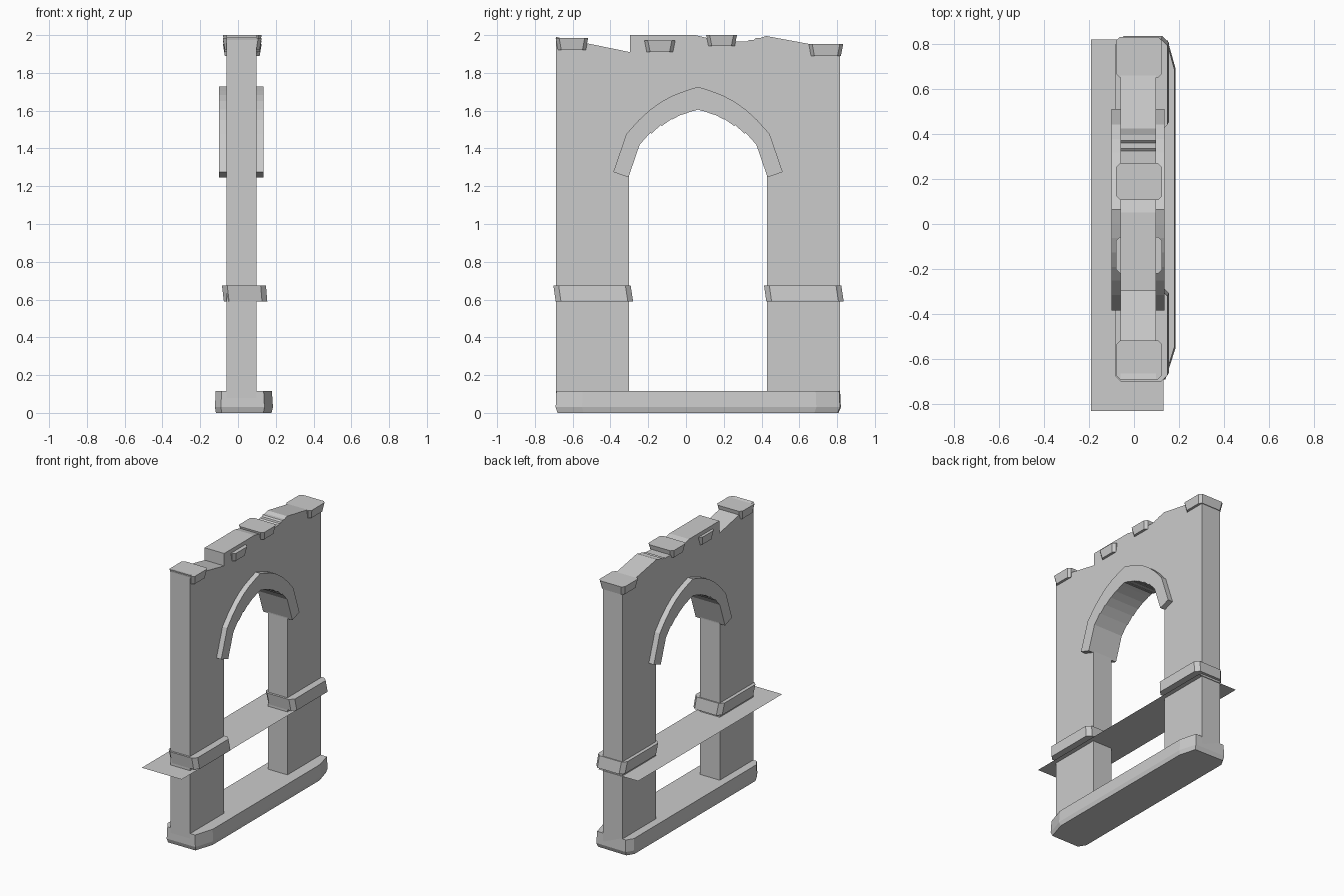
import bpy, bmesh
from mathutils import Vector

if "Cube" in bpy.data.objects:
    bpy.data.objects.remove(bpy.data.objects["Cube"])


def make_object(name, bm):
    bmesh.ops.recalc_face_normals(bm, faces=bm.faces)
    mesh = bpy.data.meshes.new(name)
    bm.to_mesh(mesh)
    bm.free()
    obj = bpy.data.objects.new(name, mesh)
    bpy.context.collection.objects.link(obj)
    return obj


def loft(bm, a, b):
    """Closed solid between two matching outlines."""
    va = [bm.verts.new(p) for p in a]
    vb = [bm.verts.new(p) for p in b]
    n = len(va)
    bm.faces.new(va[::-1])
    bm.faces.new(vb)
    for i in range(n):
        j = (i + 1) % n
        bm.faces.new((va[i], va[j], vb[j], vb[i]))


def extrude_x(bm, yz, x0, x1):
    loft(bm, [(x0, y, z) for y, z in yz], [(x1, y, z) for y, z in yz])


def octagon(x0, x1, y0, y1, z, c):
    return [(x0 + c, y0, z), (x1 - c, y0, z), (x1, y0 + c, z), (x1, y1 - c, z),
            (x1 - c, y1, z), (x0 + c, y1, z), (x0, y1 - c, z), (x0, y0 + c, z)]


def block(name, bottom, top, z0, z1, c):
    bm = bmesh.new()
    loft(bm, octagon(*bottom, z0, c), octagon(*top, z1, c))
    make_object(name, bm)


# Outer line of the arch, left half mirrored about its centre
MID = 0.0635
half = [(-0.385, 1.275), (-0.316, 1.476), (-0.25, 1.55), (-0.19, 1.605),
        (-0.127, 1.65), (-0.063, 1.683), (0.0, 1.706), (MID, 1.727)]
depth = [0.085, 0.09, 0.098, 0.106, 0.11, 0.113, 0.115]

# Arch stones: overlapping rectangular blocks hung from the outer line
for i, t in enumerate(depth):
    p, q = Vector(half[i]), Vector(half[i + 1])
    d = (q - p).normalized()
    inward = Vector((d.y, -d.x)) * t
    quad = [p, q, q + inward, p + inward]
    for side, pts in (("left", quad),
                      ("right", [Vector((2 * MID - v.x, v.y)) for v in quad])):
        bm = bmesh.new()
        extrude_x(bm, pts, -0.10, 0.135)
        make_object(f"arch_stone_{side}_{i + 1}", bm)

# Wall with broken top edge and arched opening
soffit = [(-0.302, 1.25), (-0.28, 1.44), (-0.22, 1.52), (-0.16, 1.57),
          (-0.08, 1.62), (MID, 1.66)]
opening = [(-0.302, 0.06)] + soffit
opening += [(2 * MID - y, z) for y, z in reversed(opening[:-1])]
top = [(0.815, 1.945), (0.67, 1.95), (0.425, 1.995), (0.395, 1.985),
       (0.37, 1.985), (0.36, 1.975), (0.335, 1.975), (0.325, 1.967),
       (0.27, 1.965), (0.11, 1.985), (0.05, 2.0), (-0.297, 2.0),
       (-0.297, 1.91), (-0.688, 1.99)]
bm = bmesh.new()
extrude_x(bm, opening + [(0.815, 0.06)] + top + [(-0.688, 0.06)], -0.06, 0.097)
make_object("wall", bm)

# Base plinth with uneven clipped corners
plan = [(-0.09, -0.69), (0.14, -0.69), (0.185, -0.55), (0.185, 0.69),
        (0.15, 0.815), (-0.09, 0.82), (-0.122, 0.77), (-0.122, -0.64)]
bm = bmesh.new()
loft(bm, [(x * 0.96, y * 0.985, 0.0) for x, y in plan],
     [(x, y, 0.03) for x, y in plan])
loft(bm, [(x, y, 0.03) for x, y in plan],
     [(x * 0.97, y * 0.995, 0.115) for x, y in plan])
make_object("base_plinth", bm)

# Bands round the two pillars
for name, a, b in (("left_pillar_band", -0.69, -0.28),
                   ("right_pillar_band", 0.425, 0.835)):
    block(name, (-0.075, 0.155, a, b), (-0.085, 0.148, a - 0.012, b - 0.013),
          0.59, 0.675, 0.028)

# Loose stones along the top
for i, (y0, y1, z0, z1) in enumerate([(-0.69, -0.518, 1.922, 1.985),
                                      (-0.22, -0.057, 1.91, 1.972),
                                      (0.107, 0.27, 1.942, 2.0),
                                      (0.65, 0.832, 1.89, 1.952)]):
    block(f"top_stone_{i + 1}", (-0.07, 0.115, y0 + 0.012, y1 - 0.012),
          (-0.08, 0.125, y0, y1), z0, z1, 0.018)

# Thin flat sheet crossing the pillars just below the bands
bm = bmesh.new()
bm.faces.new([bm.verts.new((x, y, 0.572)) for x, y in
              ((-0.19, -0.832), (0.13, -0.832), (0.13, 0.82), (-0.19, 0.82))])
make_object("flat_sheet", bm)
